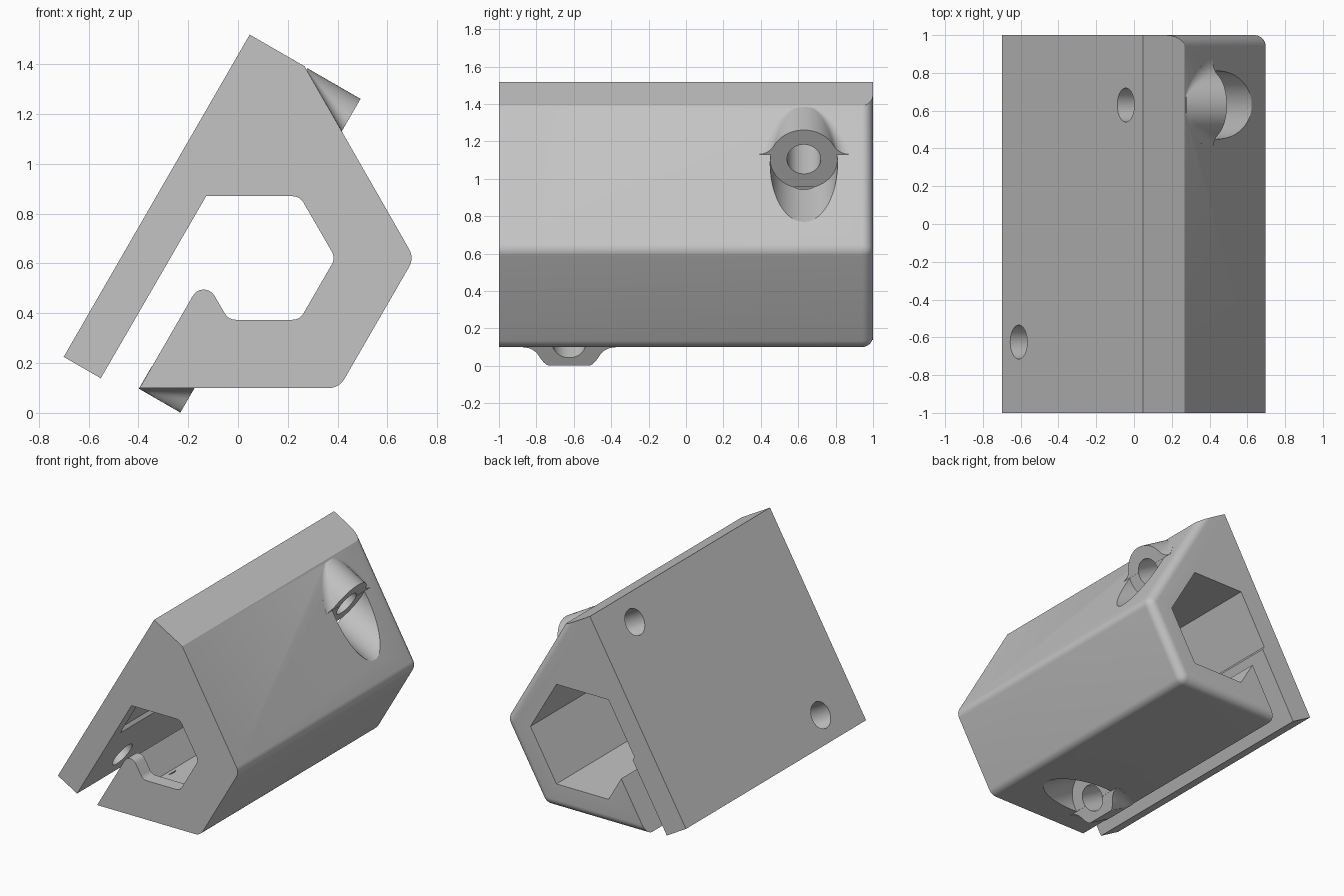
import bpy, bmesh, math
from mathutils import Vector, Matrix

cube = bpy.data.objects.get("Cube")
if cube:
    bpy.data.objects.remove(cube)

COLOUR = (0.55, 0.55, 0.55, 1)
grey = bpy.data.materials.new("light_grey")
grey.use_nodes = True
grey.diffuse_color = COLOUR
grey.node_tree.nodes["Principled BSDF"].inputs["Base Color"].default_value = COLOUR

AXIS = Vector((math.cos(math.pi / 6), 0, -0.5))   # screw direction
UP = Vector((0.5, 0, math.cos(math.pi / 6)))      # along the clamp plate
SIDE = Vector((0, 1, 0))
R_BOSS, R_HOLE, R_FILLET, R_RIM = 0.18, 0.09, 0.095, 0.06
HEX_X, HEX_Z = 0.105, 0.622


def make(name, bm):
    bm.normal_update()
    bmesh.ops.recalc_face_normals(bm, faces=bm.faces)
    if bm.calc_volume(signed=True) < 0:
        bmesh.ops.reverse_faces(bm, faces=bm.faces)
    mesh = bpy.data.meshes.new(name)
    bm.to_mesh(mesh)
    bm.free()
    mesh.materials.append(grey)
    ob = bpy.data.objects.new(name, mesh)
    bpy.context.collection.objects.link(ob)
    return ob


def combine(target, tool, operation):
    mod = target.modifiers.new(operation, 'BOOLEAN')
    mod.object, mod.operation, mod.solver = tool, operation, 'EXACT'
    bpy.context.view_layer.objects.active = target
    bpy.ops.object.modifier_apply(modifier=mod.name)
    bpy.data.objects.remove(tool)


def loft(name, rings):
    bm = bmesh.new()
    rows = [[bm.verts.new(p) for p in ring] for ring in rings]
    for a, b in zip(rows, rows[1:]):
        for i in range(len(a)):
            j = (i + 1) % len(a)
            bm.faces.new((a[i], a[j], b[j], b[i]))
    bm.faces.new(rows[0][::-1])
    bm.faces.new(rows[-1])
    return make(name, bm)


def at_depth(points, y):
    return [(x, y, z) for x, z in points]


def hexagon(half_height):
    r = half_height / math.cos(math.pi / 6)
    return [(HEX_X + r * math.cos(k * math.pi / 3), HEX_Z + r * math.sin(k * math.pi / 3))
            for k in range(6)]


def rounded(corners, steps=8):
    """Replace each (x, z, radius) corner by an arc."""
    out = []
    for i, (x, z, r) in enumerate(corners):
        if r == 0:
            out.append((x, z))
            continue
        p = Vector((x, z))
        d0 = (Vector(corners[i - 1][:2]) - p).normalized()
        d1 = (Vector(corners[(i + 1) % len(corners)][:2]) - p).normalized()
        half = math.acos(d0.dot(d1)) / 2
        centre = p + (d0 + d1).normalized() * (r / math.sin(half))
        a = p + d0 * (r / math.tan(half)) - centre
        b = p + d1 * (r / math.tan(half)) - centre
        start = math.atan2(a.y, a.x)
        sweep = math.atan2(a.x * b.y - a.y * b.x, a.dot(b))
        for k in range(steps + 1):
            t = start + sweep * k / steps
            out.append((centre.x + r * math.cos(t), centre.y + r * math.sin(t)))
    return out


def profile(inset):
    """Clamp plate, slot, hook and hexagonal shell; inset shrinks the three outer faces."""
    inner, outer = hexagon(0.248), hexagon(0.522 - inset)
    r = 0.07 - inset
    slide = inset / math.sin(math.pi / 3)
    return rounded([
        (0.267 - 2 * inset * AXIS.x, 1.392 - 2 * inset * AXIS.z, 0),
        (*outer[0], r), (*outer[5], r),
        (-0.395 + slide * UP.x, 0.10 + slide * UP.z, 0),
        (-0.138, 0.545, 0.05),
        (*inner[4], 0.05), (*inner[5], 0.05), (*inner[0], 0.05), (*inner[1], 0.05),
        (-0.128, inner[1][1], 0),
        (-0.551, 0.139, 0), (-0.70, 0.225, 0), (0.047, 1.519, 0)])


# Main body with a soft rear rim
rings = [at_depth(profile(0), -1)]
for k in range(9):
    t = math.pi / 2 * k / 8
    rings.append(at_depth(profile(R_RIM * (1 - math.cos(t))), 1 - R_RIM + R_RIM * math.sin(t)))
body = loft("clamp_body", rings)

# Larger hexagonal cavity behind the front lip
cavity = loft("cavity_cutter", [at_depth(hexagon(0.35), y) for y in (-0.9, 1.2)])
combine(body, cavity, 'DIFFERENCE')


def boss(centre, sign, foot, cap):
    """Screw boss with flared sides, fading into the sloping face."""
    rings = []
    last = min(cap, 0.174) - 0.002
    for k in range(13):
        v0 = foot + (last - foot) * k / 12
        back = (v0 - foot) / math.tan(math.pi / 6)
        c = math.sqrt((R_BOSS + R_FILLET) ** 2 - (v0 + R_FILLET) ** 2)
        turn = math.atan2(v0 + R_FILLET, c)
        half = [(c, v0 - 0.1)]
        for i in range(9):
            t = -math.pi / 2 + (turn - math.pi / 2) * i / 8
            half.append((c + R_FILLET * math.cos(t), v0 + R_FILLET + R_FILLET * math.sin(t)))
        for i in range(1, 13):
            t = turn + (math.pi / 2 - turn) * i / 12
            half.append((R_BOSS * math.cos(t), R_BOSS * math.sin(t)))
        half = [(s, min(v, cap)) for s, v in half]
        ring = half + [(-s, v) for s, v in half[-2::-1]]
        rings.append([centre - AXIS * back + SIDE * s + UP * (sign * v) for s, v in ring])
    return loft("screw_boss", rings)


def cylinder(centre, start, end, radius):
    bm = bmesh.new()
    frame = Matrix((SIDE, UP, SIDE.cross(UP))).transposed().to_4x4()
    frame.translation = centre + AXIS * (start + end) / 2
    bmesh.ops.create_cone(bm, cap_ends=True, segments=48, radius1=radius, radius2=radius,
                          depth=end - start, matrix=frame)
    return make("screw_cutter", bm)


# Two screw positions: boss, counterbore and through hole
for centre, sign, foot, cap in (
        (Vector((0.402, 0.63, 1.105)), 1, 0.03, 1),
        (Vector((-0.162, -0.625, 0.1215)), -1, 0.026, 0.139)):
    combine(body, boss(centre, sign, foot, cap), 'UNION')
    combine(body, cylinder(centre, 0.001, 0.8, R_BOSS), 'DIFFERENCE')
    combine(body, cylinder(centre, -0.9, 0.1, R_HOLE), 'DIFFERENCE')

bpy.ops.object.select_all(action='DESELECT')
body.select_set(True)
bpy.context.view_layer.objects.active = body
bpy.ops.object.shade_smooth_by_angle(angle=math.radians(28))
